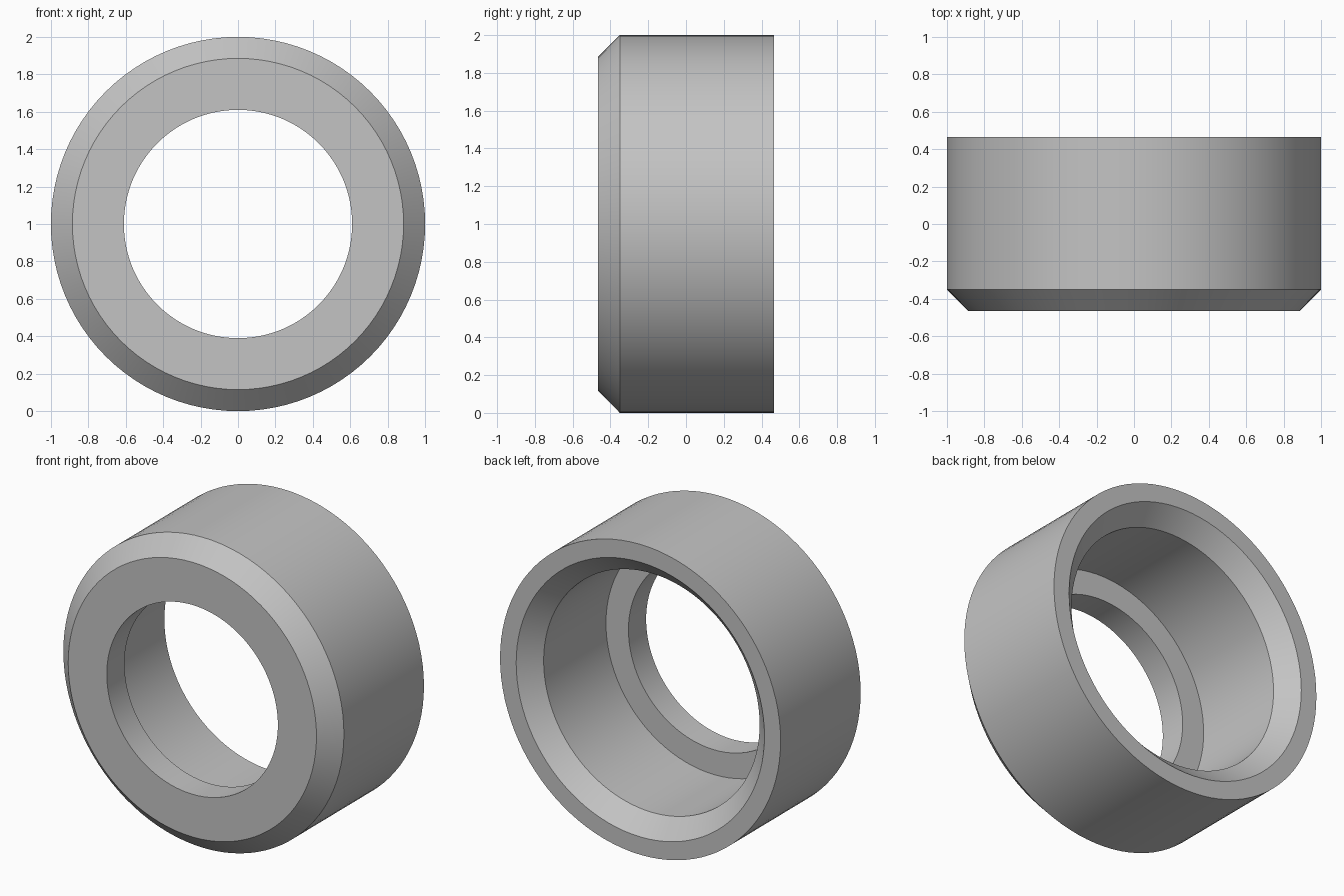
import bpy, bmesh, math
from mathutils import Vector, Matrix

cube = bpy.data.objects.get("Cube")
if cube:
    bpy.data.objects.remove(cube, do_unlink=True)

SEGMENTS = 96
HALF = 0.465       # half of the collar's depth
CHAMFER = 0.115

# Grey metal
grey = bpy.data.materials.new("grey_metal")
grey.use_nodes = True
colour = (0.55, 0.55, 0.55, 1)
grey.diffuse_color = colour
grey.node_tree.nodes["Principled BSDF"].inputs["Base Color"].default_value = colour

# Closed cross-section as (radius, y), from the front lip round to the bore
profile = [
    (0.61, -HALF), (1 - CHAMFER, -HALF), (1, -HALF + CHAMFER),   # front face, outer chamfer
    (1, HALF), (0.885, HALF), (0.77, HALF - CHAMFER),            # wall, back rim, inner chamfer
    (0.77, -0.285), (0.61, -0.285),                              # bore, inner shoulder
]

# Collar: the section turned about the y axis
bm = bmesh.new()
rings = []
for i in range(SEGMENTS):
    turn = Matrix.Rotation(math.tau * i / SEGMENTS, 3, 'Y')
    rings.append([bm.verts.new(turn @ Vector((r, y, 0)) + Vector((0, 0, 1)))
                  for r, y in profile])
for i, ring in enumerate(rings):
    after = rings[(i + 1) % SEGMENTS]
    for j in range(len(profile)):
        k = (j + 1) % len(profile)
        bm.faces.new((ring[j], ring[k], after[k], after[j]))
bmesh.ops.recalc_face_normals(bm, faces=bm.faces)

mesh = bpy.data.meshes.new("collar_ring")
bm.to_mesh(mesh)
bm.free()
mesh.materials.append(grey)
collar = bpy.data.objects.new("collar_ring", mesh)
bpy.context.collection.objects.link(collar)

# Smooth walls, crisp rims
bpy.ops.object.select_all(action='DESELECT')
collar.select_set(True)
bpy.context.view_layer.objects.active = collar
bpy.ops.object.shade_smooth_by_angle(angle=math.radians(30))
